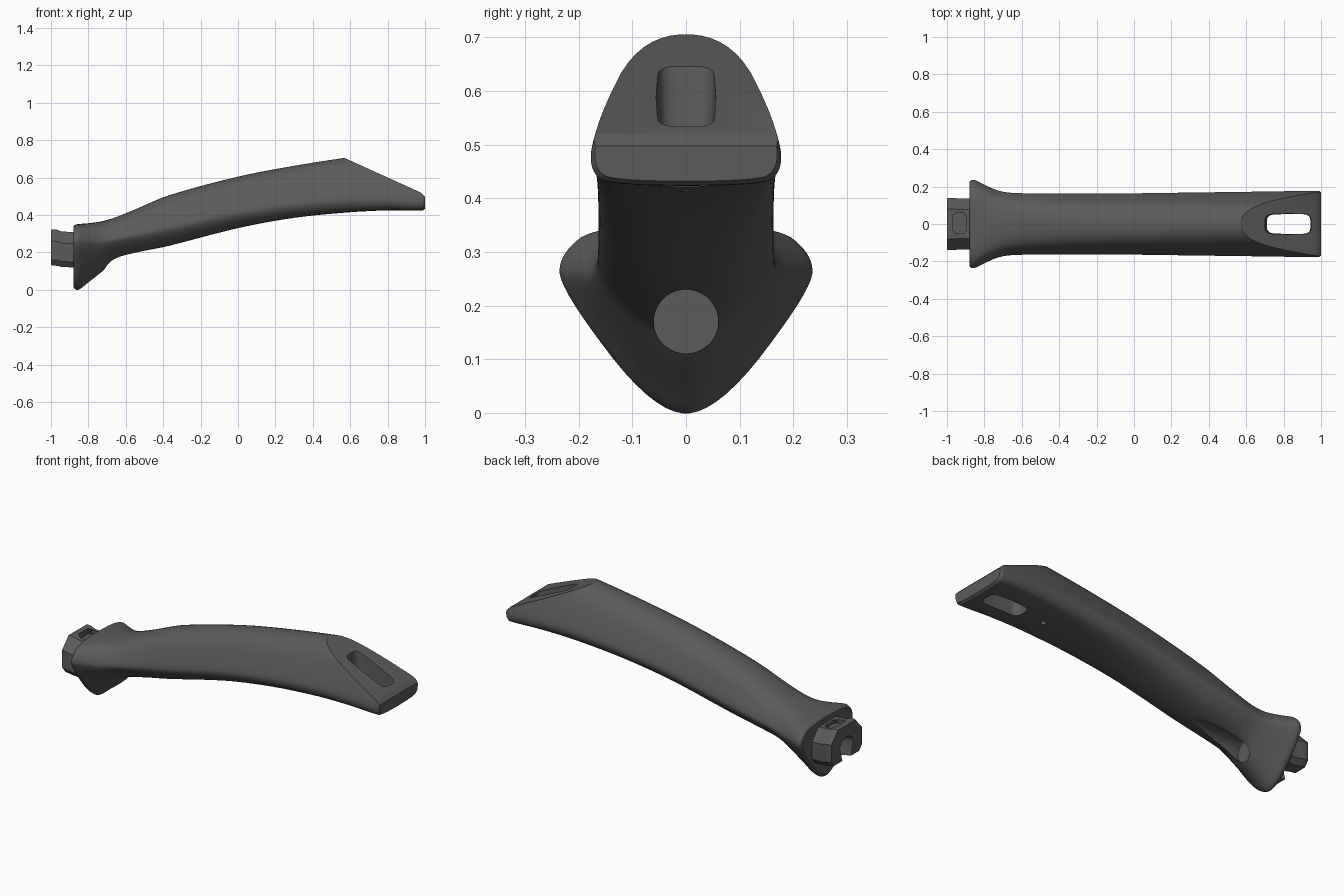
import bpy, bmesh, math
from mathutils import Vector

cube = bpy.data.objects.get("Cube")
if cube:
    bpy.data.objects.remove(cube, do_unlink=True)

grey = bpy.data.materials.new("dark grey plastic")
grey.use_nodes = True
colour = (0.105, 0.105, 0.108, 1)
grey.diffuse_color = colour
shader = grey.node_tree.nodes["Principled BSDF"]
shader.inputs["Base Color"].default_value = colour
shader.inputs["Roughness"].default_value = 0.6


def make_object(name, bm):
    bmesh.ops.recalc_face_normals(bm, faces=bm.faces)
    mesh = bpy.data.meshes.new(name)
    bm.to_mesh(mesh)
    bm.free()
    mesh.materials.append(grey)
    obj = bpy.data.objects.new(name, mesh)
    bpy.context.collection.objects.link(obj)
    return obj


def loft(rings):
    """Skin a list of equal-length closed rings and cap both ends."""
    bm = bmesh.new()
    rows = [[bm.verts.new(p) for p in ring] for ring in rings]
    n = len(rows[0])
    for a, b in zip(rows, rows[1:]):
        for i in range(n):
            j = (i + 1) % n
            bm.faces.new((a[i], a[j], b[j], b[i]))
    bm.faces.new(rows[0])
    bm.faces.new(rows[-1])
    return bm


def soften(points, rounds):
    """Corner-cut a closed polygon into a rounded one."""
    for _ in range(rounds):
        out = []
        for i, p in enumerate(points):
            q = points[(i + 1) % len(points)]
            out += [p.lerp(q, 0.25), p.lerp(q, 0.75)]
        points = out
    return points


def activate(obj):
    bpy.ops.object.select_all(action='DESELECT')
    obj.select_set(True)
    bpy.context.view_layer.objects.active = obj


def carve(obj, cutter):
    mod = obj.modifiers.new("carve", 'BOOLEAN')
    mod.operation = 'DIFFERENCE'
    mod.solver = 'EXACT'
    mod.object = cutter
    activate(obj)
    bpy.ops.object.modifier_apply(modifier=mod.name)
    bpy.data.objects.remove(cutter, do_unlink=True)


def section(x, low, high, wide, level, top, base):
    """Six-sided rounded section: widest at 'level', flat top and base."""
    h = high - low
    half = [(top, 1), (1, level + 0.09), (1, level - 0.09), (base, 0)]
    pts = half + [(-y, z) for y, z in reversed(half)]
    return soften([Vector((x, y * wide, low + z * h)) for y, z in pts], 3)


# Grip: x, underside, top, half width, widest level, top and base fractions
stations = [
    (-0.88, 0.015, 0.338, 0.225, 0.75, 0.70, 0.25),
    (-0.87, 0.003, 0.348, 0.234, 0.75, 0.70, 0.25),
    (-0.85, 0.001, 0.352, 0.234, 0.75, 0.70, 0.25),
    (-0.80, 0.040, 0.356, 0.210, 0.70, 0.68, 0.27),
    (-0.73, 0.095, 0.366, 0.180, 0.60, 0.64, 0.32),
    (-0.66, 0.155, 0.386, 0.167, 0.50, 0.60, 0.40),
    (-0.55, 0.193, 0.430, 0.164, 0.42, 0.58, 0.48),
    (-0.37, 0.235, 0.505, 0.163, 0.36, 0.56, 0.54),
    (0.00, 0.330, 0.605, 0.164, 0.30, 0.52, 0.62),
    (0.30, 0.385, 0.663, 0.168, 0.26, 0.49, 0.70),
    (0.60, 0.415, 0.710, 0.172, 0.23, 0.46, 0.76),
    (0.80, 0.424, 0.737, 0.175, 0.19, 0.46, 0.78),
    (0.985, 0.424, 0.760, 0.177, 0.16, 0.46, 0.80),
    (1.00, 0.432, 0.755, 0.170, 0.16, 0.46, 0.80),
]


def smooth_stations(keys, steps=5):
    out = []
    for i in range(len(keys) - 1):
        k = [Vector(keys[min(max(i + d, 0), len(keys) - 1)]) for d in (-1, 0, 1, 2)]
        span = k[2][0] - k[1][0]
        m1 = (k[2] - k[0]) * (span / (k[2][0] - k[0][0]))
        m2 = (k[3] - k[1]) * (span / (k[3][0] - k[1][0]))
        for s in range(steps):
            t = s / steps
            out.append(k[1] * (2*t**3 - 3*t**2 + 1) + m1 * (t**3 - 2*t**2 + t)
                       + k[2] * (3*t**2 - 2*t**3) + m2 * (t**3 - t**2))
    return out + [Vector(keys[-1])]


bm = loft([section(*s) for s in smooth_stations(stations)])

# Sloped tip, with a narrow easing cut at the nose
for point, normal in (((0.57, 0, 0.705), (0.195, 0, 0.43)),
                      ((0.985, 0, 0.512), (0.6, 0, 0.6))):
    cut = bmesh.ops.bisect_plane(bm, geom=bm.verts[:] + bm.edges[:] + bm.faces[:],
                                 plane_co=point, plane_no=normal, clear_outer=True)
    rim = [e for e in cut["geom_cut"] if isinstance(e, bmesh.types.BMEdge)]
    bmesh.ops.contextual_create(bm, geom=rim)
grip = make_object("handle_grip", bm)


# Hanging slot through the sloped tip, wider at the top
def slot_ring(z, x0, x1, half):
    corners = [(x0, -half * 0.9), ((x0 + x1) / 2, -half), (x1, -half * 0.95),
               (x1, half * 0.95), ((x0 + x1) / 2, half), (x0, half * 0.9)]
    pts = []
    for i, c in enumerate(corners):
        p = Vector((*c, z))
        if i in (1, 4):
            pts.append(p)
            continue
        a, b = Vector((*corners[i - 1], z)), Vector((*corners[(i + 1) % 6], z))
        da, db = (a - p).normalized() * 0.035, (b - p).normalized() * 0.035
        for s in range(6):
            t = s / 5
            pts.append(p + da * (1 - t)**2 + db * t**2)
    return pts


carve(grip, make_object("slot_cutter", loft([
    slot_ring(0.3, 0.71, 0.94, 0.054), slot_ring(0.5, 0.71, 0.945, 0.054),
    slot_ring(0.8, 0.69, 0.965, 0.060)])))


def rod(name, start, end, radius):
    a, b = Vector(start), Vector(end)
    turn = (b - a).to_track_quat('Z', 'Y')
    ring = [Vector((math.cos(t), math.sin(t), 0)) * radius
            for t in (math.tau * i / 40 for i in range(40))]
    return make_object(name, loft([[c + turn @ p for p in ring] for c in (a, b)]))


# Screw channel under the neck and small hole under the tip
carve(grip, rod("channel_cutter", (-0.715, 0, 0.17), (-0.1, 0, 0.17), 0.06))
carve(grip, rod("pin_hole_cutter", (0.58, 0, 0.3), (0.58, 0, 0.44), 0.014))

# Horseshoe socket connector behind the flange
outline = [(0.04, 0.125), (0.115, 0.125), (0.14, 0.155), (0.14, 0.255),
           (0.08, 0.318), (-0.08, 0.318), (-0.14, 0.255), (-0.14, 0.155),
           (-0.115, 0.125), (-0.04, 0.125)]
arch = [(-0.06 * math.cos(math.pi * i / 10), 0.2 + 0.05 * math.sin(math.pi * i / 10))
        for i in range(11)]
outline += arch


def socket_ring(x, scale, lift):
    return [Vector((x, y * scale, 0.22 + (z - 0.22) * scale + lift)) for y, z in outline]


socket = make_object("socket_connector", loft([
    socket_ring(-1.0, 0.97, 0.006), socket_ring(-0.992, 1.0, 0.006),
    socket_ring(-0.965, 1.0, 0.003), socket_ring(-0.945, 0.98, -0.004),
    socket_ring(-0.87, 0.98, -0.008)]))

# Latch pocket in the top of the connector
pocket = bmesh.new()
bmesh.ops.create_cube(pocket, size=1)
bmesh.ops.scale(pocket, vec=(0.07, 0.11, 0.06), verts=pocket.verts)
bmesh.ops.translate(pocket, vec=(-0.932, 0.005, 0.32), verts=pocket.verts)
bmesh.ops.bevel(pocket, geom=[e for e in pocket.edges
                              if abs(e.verts[0].co.z - e.verts[1].co.z) > 0.01],
                offset=0.012, segments=3, affect='EDGES')
carve(socket, make_object("pocket_cutter", pocket))

for obj in (grip, socket):
    activate(obj)
    bpy.ops.object.shade_smooth_by_angle(angle=math.radians(32))
